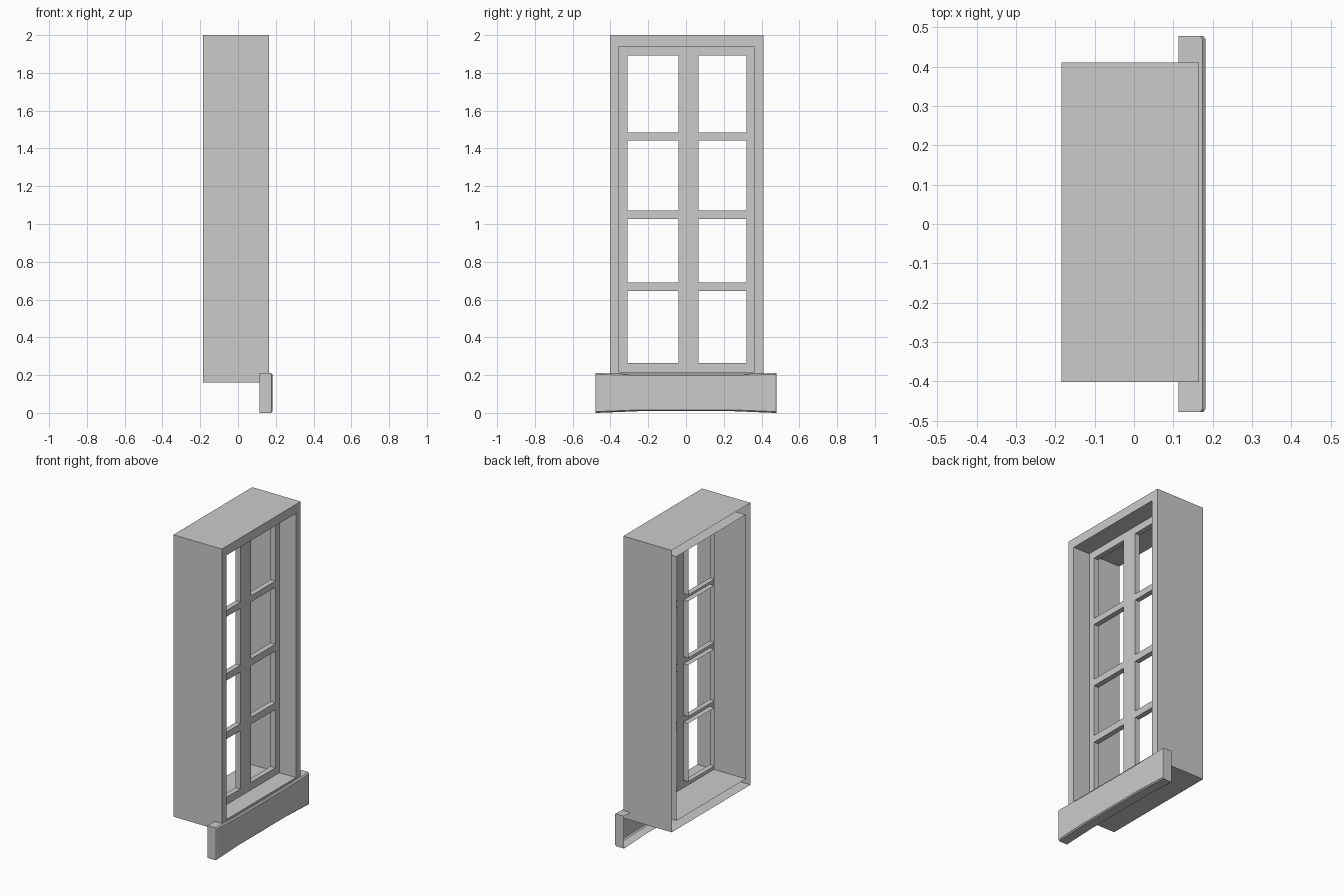
import bpy, bmesh

if "Cube" in bpy.data.objects:
    bpy.data.objects.remove(bpy.data.objects["Cube"])


def finish(name, bm):
    bmesh.ops.remove_doubles(bm, verts=bm.verts, dist=1e-5)
    bmesh.ops.recalc_face_normals(bm, faces=bm.faces)
    me = bpy.data.meshes.new(name)
    bm.to_mesh(me)
    bm.free()
    ob = bpy.data.objects.new(name, me)
    bpy.context.collection.objects.link(ob)
    return ob


def quad(bm, pts):
    return bm.faces.new([bm.verts.new(p) for p in pts])


def walls(bm, y0, y1, z0, z1, xf, xb):
    """Four walls round a rectangle, running from xf back to xb."""
    c = [(y0, z0), (y1, z0), (y1, z1), (y0, z1)]
    for (ya, za), (yb, zb) in zip(c, c[1:] + c[:1]):
        quad(bm, [(xf, ya, za), (xf, yb, zb), (xb, yb, zb), (xb, ya, za)])


def pierced_panel(name, ys, zs, xf, xb, outer):
    """Face panel with openings in every odd cell; openings return to xb, back is open."""
    bm = bmesh.new()
    for i in range(len(ys) - 1):
        for j in range(len(zs) - 1):
            y0, y1, z0, z1 = ys[i], ys[i + 1], zs[j], zs[j + 1]
            if i % 2 and j % 2:
                walls(bm, y0, y1, z0, z1, xf, xb)
            else:
                quad(bm, [(xf, y0, z0), (xf, y1, z0), (xf, y1, z1), (xf, y0, z1)])
    if outer:
        walls(bm, ys[0], ys[-1], zs[0], zs[-1], xf, xb)
    return finish(name, bm)


# Deep outer casing, open at the back
pierced_panel("window_casing", [-.402, -.354, .361, .411],
              [.16, .217, 1.941, 2.0], .165, -.185, True)

# Sash with eight panes: stiles, centre mullion and glazing bars
pierced_panel("window_sash", [-.354, -.311, -.041, .066, .32, .361],
              [.217, .265, .645, .69, 1.027, 1.072, 1.443, 1.484, 1.893, 1.941],
              .046, .012, False)

# Sill: slightly waisted, chamfered front edges, open back
bm = bmesh.new()
rows = []
for y, x, inset in [(-.478, .177, 0), (-.47, .182, 0), (-.25, .182, .009),
                    (.25, .182, .009), (.47, .182, 0), (.478, .177, 0)]:
    zb, zt = inset, .211 - inset * .7
    prof = [(.113, zb), (x - .008, zb), (x, zb + .007),
            (x, zt - .007), (x - .008, zt), (.113, zt)]
    rows.append([bm.verts.new((px, y, pz)) for px, pz in prof])
for a, b in zip(rows, rows[1:]):
    for k in range(len(a) - 1):
        bm.faces.new([a[k], b[k], b[k + 1], a[k + 1]])
bm.faces.new(rows[0])
bm.faces.new(rows[-1][::-1])
finish("window_sill", bm)
